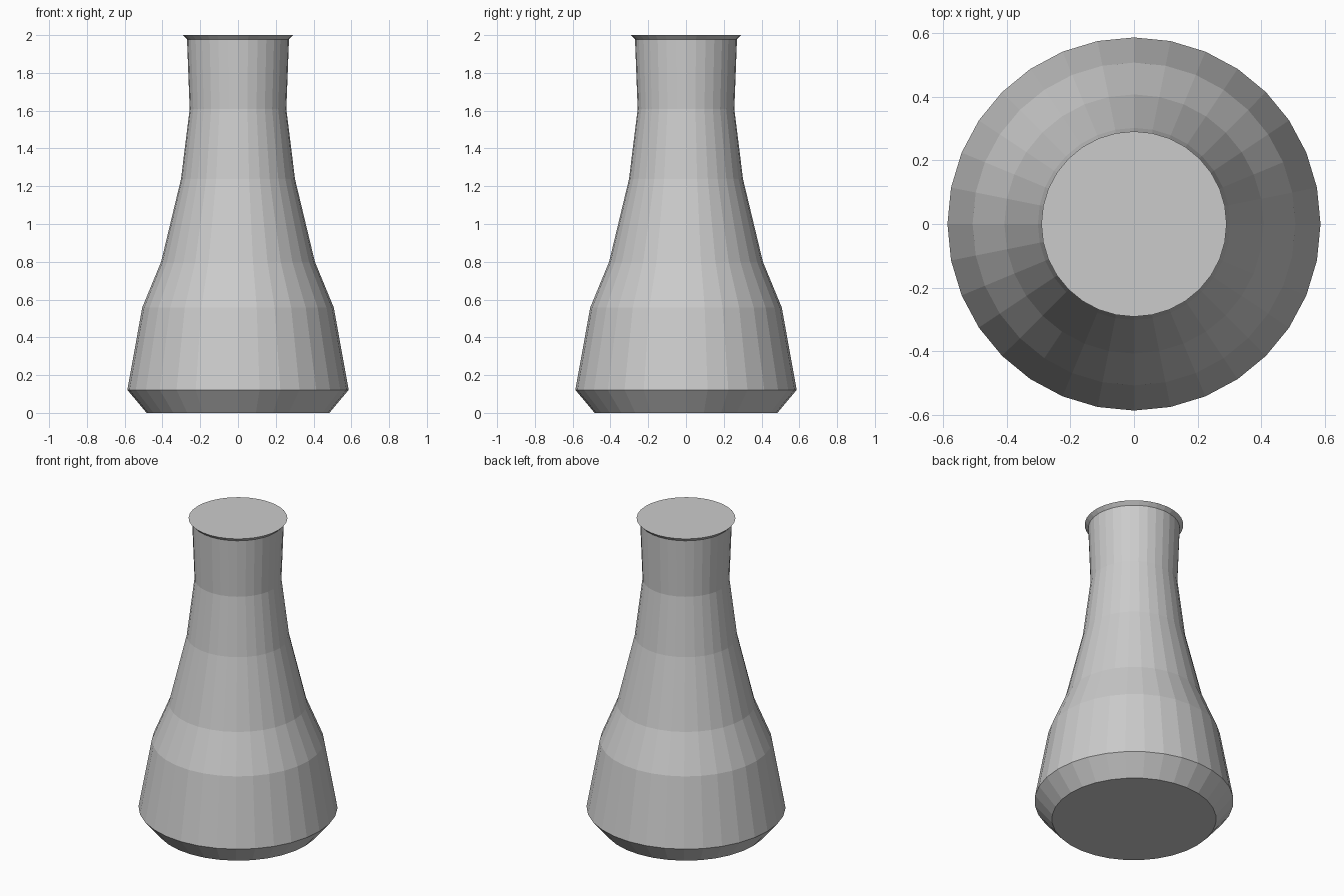
import bpy, bmesh, math

if "Cube" in bpy.data.objects:
    bpy.data.objects.remove(bpy.data.objects["Cube"])

SIDES = 32
# Radius and height, from foot to rim
PROFILE = [(0.484, 0.0), (0.586, 0.122), (0.507, 0.558), (0.407, 0.80),
           (0.302, 1.237), (0.256, 1.608), (0.270, 1.978), (0.291, 2.0)]

grey = bpy.data.materials.new("plain grey")
grey.diffuse_color = (0.6, 0.6, 0.6, 1)
grey.use_nodes = True
grey.node_tree.nodes["Principled BSDF"].inputs["Base Color"].default_value = grey.diffuse_color

# Flask body: stacked rings joined by quads, closed at both ends
bm = bmesh.new()
rings = [[bm.verts.new((r * math.cos(math.tau * i / SIDES),
                        r * math.sin(math.tau * i / SIDES), z))
          for i in range(SIDES)] for r, z in PROFILE]
for low, high in zip(rings, rings[1:]):
    for i in range(SIDES):
        j = (i + 1) % SIDES
        bm.faces.new((low[i], low[j], high[j], high[i]))
bm.faces.new(rings[0][::-1])
bm.faces.new(rings[-1])

mesh = bpy.data.meshes.new("flask_body")
bm.to_mesh(mesh)
bm.free()
mesh.materials.append(grey)
bpy.context.collection.objects.link(bpy.data.objects.new("flask_body", mesh))
